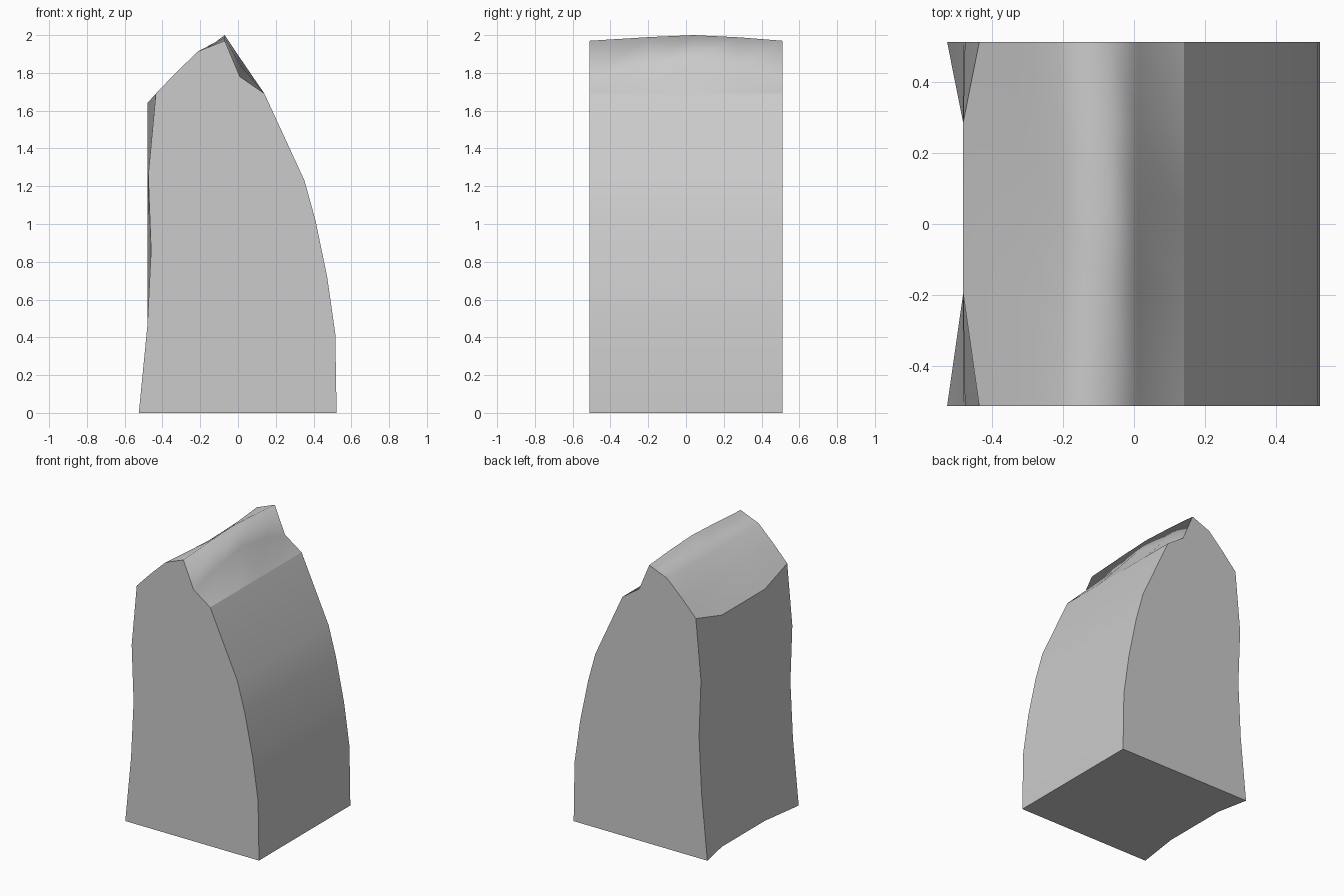
import bpy, bmesh

if "Cube" in bpy.data.objects:
    bpy.data.objects.remove(bpy.data.objects["Cube"])

# Profile in x/z, counter-clockwise: (end-face outline), (mid-length outline)
left_end = [(-0.435, 1.69), (-0.475, 1.26), (-0.46, 0.86), (-0.48, 0.46), (-0.525, 0)]
left_mid = [(-0.48, 1.64), (-0.48, 1.26), (-0.48, 0.86), (-0.48, 0.46), (-0.48, 0)]
right = [(0.522, 0), (0.515, 0.42), (0.472, 0.72), (0.41, 1.02), (0.352, 1.23), (0.14, 1.69)]
top_end = [(0.01, 1.78), (-0.07, 1.97), (-0.21, 1.915), (-0.33, 1.80)]
top_mid = [(0.01, 1.88), (-0.07, 2.0), (-0.2, 1.89), (-0.33, 1.785)]

# Stations along y: (y, blend of top toward mid, blend of left side toward mid)
stations = [(-0.511, 0, 0), (-0.195, 0.65, 1), (0.04, 1, 1), (0.285, 0.6, 1), (0.511, 0, 0)]


def blend(a, b, t):
    return [(p[0] + (q[0] - p[0]) * t, p[1] + (q[1] - p[1]) * t) for p, q in zip(a, b)]


# Block body: skin the sections together
bm = bmesh.new()
rings = []
for y, t_top, t_left in stations:
    outline = blend(left_end, left_mid, t_left) + right + blend(top_end, top_mid, t_top)
    rings.append([bm.verts.new((x, y, z)) for x, z in outline])

n = len(rings[0])
bottom, side, crown = 4, 5, 10          # profile indices where the surface changes
for a, b in zip(rings, rings[1:]):
    for i in range(n):
        j = (i + 1) % n
        face = bm.faces.new((a[i], a[j], b[j], b[i]))
        face.smooth = i != bottom
bm.faces.new(rings[0])
bm.faces.new(rings[-1][::-1])
bmesh.ops.recalc_face_normals(bm, faces=bm.faces[:])

# Hard edges: end faces, base, and the two borders of the rounded crown
for ring in (rings[0], rings[-1]):
    for i in range(n):
        bm.edges.get((ring[i], ring[(i + 1) % n])).smooth = False
for a, b in zip(rings, rings[1:]):
    for i in (0, bottom, side, crown):
        bm.edges.get((a[i], b[i])).smooth = False

mesh = bpy.data.meshes.new("stone_block")
bm.to_mesh(mesh)
bm.free()
bpy.context.collection.objects.link(bpy.data.objects.new("stone_block", mesh))
